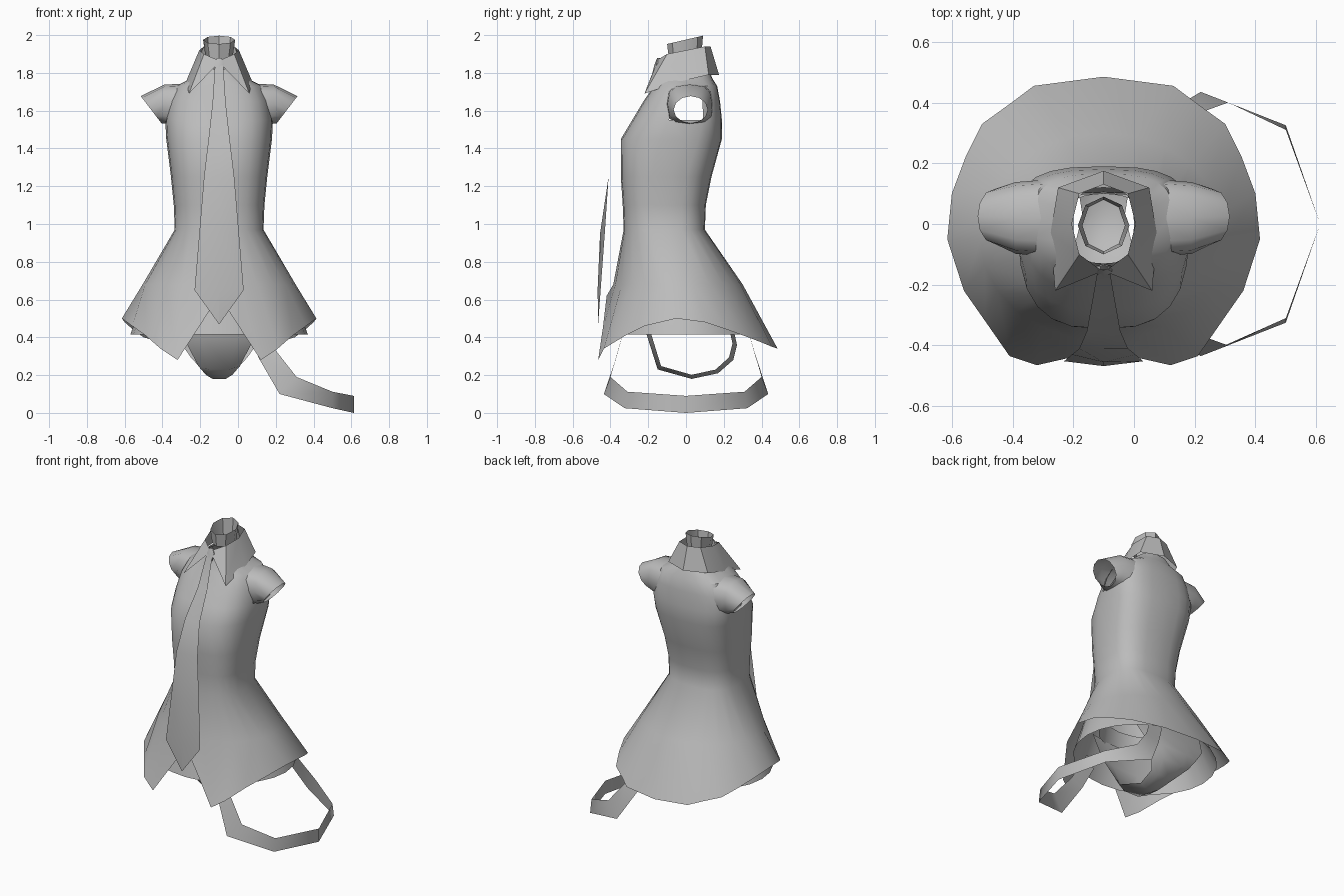
import bpy, math
from mathutils import Vector

cube = bpy.data.objects.get("Cube")
if cube:
    bpy.data.objects.remove(cube, do_unlink=True)

CX = -0.1  # garment centre line

grey = bpy.data.materials.new("cloth grey")
grey.use_nodes = True
grey.diffuse_color = (0.5, 0.5, 0.5, 1)
grey.node_tree.nodes["Principled BSDF"].inputs["Base Color"].default_value = (0.5, 0.5, 0.5, 1)


def loft(name, rows, closed=True, skip=None, offset=CX, angle=40):
    """Skin rows of points into an open sheet or tube; skip drops faces by centre."""
    n = len(rows[0])
    verts = [Vector(p) + Vector((offset, 0, 0)) for row in rows for p in row]
    faces = []
    for r in range(len(rows) - 1):
        for k in range(n if closed else n - 1):
            j = (k + 1) % n
            f = [r * n + k, r * n + j, (r + 1) * n + j, (r + 1) * n + k]
            mid = sum((verts[i] for i in f), Vector()) / 4
            if not (skip and skip(mid)):
                faces.append(f)
    mesh = bpy.data.meshes.new(name)
    mesh.from_pydata(verts, [], faces)
    mesh.validate()
    mesh.materials.append(grey)
    obj = bpy.data.objects.new(name, mesh)
    bpy.context.collection.objects.link(obj)
    bpy.ops.object.select_all(action='DESELECT')
    obj.select_set(True)
    bpy.context.view_layer.objects.active = obj
    bpy.ops.object.shade_smooth_by_angle(angle=math.radians(angle))
    return obj


def power(v, e):
    return math.copysign(abs(v) ** (2 / e), v)


def ring(z, half, front, back, mid=None, n=24, e=2.0, slope=0.0):
    """Superellipse loop starting at the front, widest at y = mid; slope raises the back."""
    if mid is None:
        mid = (front + back) / 2
    pts = []
    for k in range(n):
        t = 2 * math.pi * k / n
        c = math.cos(t)
        depth = mid - front if c > 0 else back - mid
        pts.append((half * power(math.sin(t), e), mid - depth * power(c, e), z - slope * c))
    return pts


def flip(pts):
    return [(-x, y, z) for x, y, z in reversed(pts)]


# dress: bodice rows (z, half width, front, back, widest y), then flared notched skirt
bodice = [
    (1.82, .10, -.13, .12, 0), (1.77, .15, -.15, .14, 0), (1.73, .23, -.17, .165, .03),
    (1.65, .265, -.225, .18, .03), (1.55, .285, -.285, .19, .03), (1.45, .28, -.345, .19, -.01),
    (1.25, .255, -.345, .135, -.08), (1.1, .24, -.335, .105, -.1), (.97, .235, -.33, .1, -.1)]
half_hem = [
    (0, -.42, .62), (.11, -.44, .45), (.22, -.465, .28), (.31, -.435, .34),
    (.39, -.32, .41), (.46, -.22, .46), (.515, -.05, .5), (.5, .1, .48),
    (.455, .22, .44), (.4, .33, .4), (.31, .395, .375), (.23, .455, .35), (0, .485, .34)]
rows = [ring(*r, e=2.8) for r in bodice]
rows += [ring(.68, .405, -.385, .3, -.05), half_hem + flip(half_hem[1:-1])]


def armhole(c):
    return 1.55 < c.z < 1.73 and abs(c.x - CX) > .19 and abs(c.y - .02) < .07


loft("dress", rows, skip=armhole)

# underskirt just inside the skirt
loft("underskirt", [ring(.9, .23, -.3, .1), ring(.66, .38, -.36, .27),
                    ring(.415, .47, -.425, .4)])

# cap sleeves: open tubes with a slanted cuff (x, y, z, radii, tilt, squareness)
sleeve = [(.2, .02, 1.635, .11, .125, -.06, 3), (.29, .02, 1.635, .103, .118, 0, 2.8),
          (.36, .025, 1.605, .072, .09, .055, 2)]
for side, label in ((1, "left"), (-1, "right")):
    tube = []
    for x, y, z, rz, ry, tilt, e in sleeve:
        loop = []
        for k in range(12):
            a = 2 * math.pi * k / 12
            s = power(math.sin(a), e)
            loop.append((side * (x + tilt * s), y + ry * power(math.cos(a), e), z + rz * s))
        tube.append(loop)
    loft(label + "_sleeve", tube, angle=60)

# neck band, higher at the back
loft("neck_band", [ring(1.975, .085, -.1, .09, n=8, slope=.022),
                   ring(1.87, .07, -.09, .08, n=8)])

# shirt collar with pointed wings, open at the front
top = [(0, .13, 1.94), (.08, .1, 1.94), (.105, 0, 1.92), (.08, -.1, 1.9), (.012, -.15, 1.87)]
low = [(0, .175, 1.79), (.15, .12, 1.79), (.175, -.03, 1.755), (.16, -.22, 1.69),
       (.015, -.16, 1.84)]
loft("collar", [flip(half[1:]) + half for half in (top, low)], closed=False, angle=30)

# necktie: sheet hanging over the chest, creased below, with a small knot
tie = [(1.84, .022, -.165, -.165), (1.64, .035, -.24, -.24), (1.46, .055, -.352, -.352),
       (1.25, .08, -.41, -.41), (.95, .105, -.43, -.455), (.65, .13, -.452, -.468),
       (.47, .001, -.465, -.465)]
loft("necktie", [[(-w, y, z), (0, yc, z), (w, y, z)] for z, w, y, yc in tie], closed=False)
loft("tie_knot", [ring(1.88, .012, -.152, -.135, n=6), ring(1.85, .032, -.165, -.13, n=6),
                  ring(1.8, .018, -.178, -.15, n=6)])

# briefs: cupped strip passing between the legs, joined to a waistband
strip = [(-.25, .6, .25), (-.21, .42, .2), (-.15, .23, .11), (.03, .18, .07),
         (.17, .21, .09), (.25, .28, .15), (.27, .36, .2), (.25, .45, .26), (.2, .6, .27)]
briefs = []
for y, z, w in strip:
    ye, ze = y + (.03 - y) * .1, z + max(0, .45 - z) * .08
    briefs.append([(-w, ye, ze), (-w / 2, y, z), (w / 2, y, z), (w, ye, ze)])
loft("briefs", briefs, closed=False, angle=60)
loft("briefs_waistband", [ring(.72, .27, -.26, .18, n=16), ring(.58, .31, -.27, .22, n=16)])

# hanging strap: ribbon loop on the left side, front half copied to the back
edge = [((.05, -.33, .43), (.12, -.31, .5)), ((.11, -.37, .29), (.2, -.36, .33)),
        ((.22, -.435, .1), (.31, -.40, .19)), ((.5, -.325, .025), (.5, -.31, .112))]
middle = [((.613, 0, 0), (.613, 0, .09))]
rear = [tuple((x, -y, z) for x, y, z in pair) for pair in reversed(edge)]
loft("hanging_strap", edge + middle + rear, closed=False, offset=0, angle=50)
